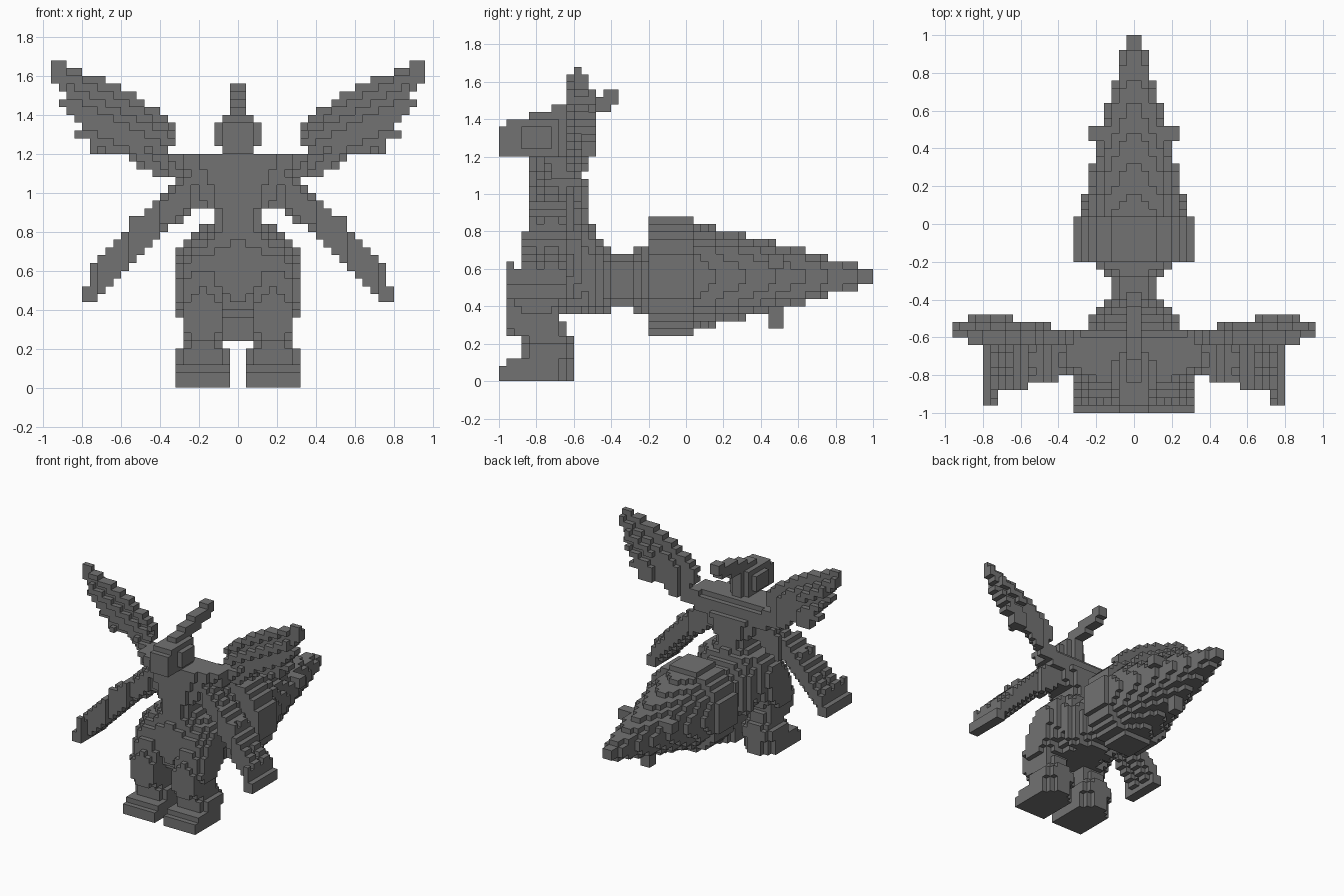
import bpy, bmesh, math
from mathutils import Vector

cube = bpy.data.objects.get("Cube")
if cube:
    bpy.data.objects.remove(cube)

V = 0.04  # edge length of one block

grey = bpy.data.materials.new("stone_grey")
grey.use_nodes = True
COLOUR = (0.17, 0.17, 0.17, 1)
grey.diffuse_color = COLOUR
grey.node_tree.nodes["Principled BSDF"].inputs["Base Color"].default_value = COLOUR

SIDES = [Vector(s) for s in ((1, 0, 0), (-1, 0, 0), (0, 1, 0), (0, -1, 0), (0, 0, 1), (0, 0, -1))]


def blocks(name, low, high, inside, flip=1):
    """Fill the box low..high with blocks wherever inside(x, y, z) holds."""
    spans = [range(round(a / V), round(b / V)) for a, b in zip(low, high)]
    cells = {(i, j, k) for i in spans[0] for j in spans[1] for k in spans[2]
             if inside((i + .5) * V, (j + .5) * V, (k + .5) * V)}
    bm = bmesh.new()
    corners = {}
    for cell in cells:
        for n in SIDES:
            if tuple(int(c + d) for c, d in zip(cell, n)) in cells:
                continue
            u = Vector((n.y, n.z, n.x))
            w = n.cross(u)
            centre = Vector(cell) + Vector((.5, .5, .5)) + n / 2
            quad = []
            for a, b in ((-1, -1), (1, -1), (1, 1), (-1, 1)):
                p = centre + (u * a + w * b) / 2
                key = tuple(round(c) for c in p)
                if key not in corners:
                    corners[key] = bm.verts.new((key[0] * V * flip, key[1] * V, key[2] * V))
                quad.append(corners[key])
            bm.faces.new(quad if flip > 0 else quad[::-1])
    mesh = bpy.data.meshes.new(name)
    bm.to_mesh(mesh)
    bm.free()
    mesh.materials.append(grey)
    bpy.context.collection.objects.link(bpy.data.objects.new(name, mesh))


def pair(name, low, high, inside):
    blocks("left_" + name, low, high, inside)
    blocks("right_" + name, low, high, inside, -1)


def ellipsoid(cx, cy, cz, rx, ry, rz, power=2):
    return lambda x, y, z: (abs((x - cx) / rx) ** power + abs((y - cy) / ry) ** power
                            + abs((z - cz) / rz) ** power) < 1


def in_outline(points, x, z):
    hit = False
    for (ax, az), (bx, bz) in zip(points, points[1:] + points[:1]):
        if (az > z) != (bz > z) and x < ax + (z - az) * (bx - ax) / (bz - az):
            hit = not hit
    return hit


# Abdomen: a drum that tapers to a point
def abdomen(x, y, z):
    r = .33 if y < .04 else .2766 - .25 * (y - .08)
    return math.hypot(x, z - .56) < r


blocks("abdomen", (-.4, -.2, .2), (.4, 1, .92), abdomen)
blocks("abdomen_lower_spike", (-.04, .44, .28), (.04, .52, .4), lambda x, y, z: True)
pair("abdomen_side_spike", (.12, .44, .6), (.24, .52, .68), lambda x, y, z: True)


# Waist flares toward both ends
def waist(x, y, z):
    r = .125 + max(0, y + .29, -.38 - y) * 1.1
    return (x / r) ** 2 + ((z - .54) / (r + .025)) ** 2 < 1


blocks("waist", (-.24, -.52, .36), (.24, -.2, .72), waist)

# Pelvis, and an upper body that widens toward the shoulders
blocks("pelvis", (-.28, -.92, .36), (.28, -.4, .84),
       ellipsoid(0, -.65, .6, .28, .24, .27, 2.2))


def torso(x, y, z):
    half = .13 if z < .92 else .2 + .64 * (z - .92)
    slope = -.5 - .5 * max(0, z - 1)
    return abs(x / half) ** 2 + abs((y + .68) / .165) ** 2 < 1 and y < slope


blocks("torso", (-.36, -.84, .8), (.36, -.52, 1.2), torso)
pair("shoulder", (.12, -.72, 1.04), (.36, -.56, 1.2),
     lambda x, y, z: (z > 1.08 or x < .32) and y < -.5 - .5 * (z - 1))


# Head narrows to the snout and the nape, with a swept back crest on top
def head(x, y, z):
    half = min(.12, .06 + .4 * (y + 1), .04 + .8 * (-.66 - y))
    if z < 1.24 or z > 1.36:
        half = min(half, .08)
    return abs(x) < half and z < 1.37 + .32 * (y + 1)


def crest(x, y, z):
    top = 1.37 + .31 * (y + 1)
    return z < top and z > (1.32 if y < -.68 else top - .1)


blocks("head", (-.12, -1, 1.2), (.12, -.64, 1.4), head)
blocks("crest", (-.04, -1, 1.32), (.04, -.36, 1.56), crest)

# Legs: rounded thighs lean forward at the knee and pinch in behind it
thigh_bulge = ellipsoid(.19, -.75, .53, .14, .18, .27, 2.3)
pair("thigh", (.04, -.96, .28), (.32, -.52, .8),
     lambda x, y, z: thigh_bulge(x, y - .4 * (z - .53), z) and (z > .36 or y < -.68))
pair("knee", (.08, -.96, .24), (.28, -.68, .44), ellipsoid(.18, -.82, .37, .12, .16, .14, 3))
pair("ankle", (.08, -.88, .12), (.28, -.6, .32),
     lambda x, y, z: ((x - .18) / .11) ** 2 + ((y + .74 + .5 * max(0, z - .2)) / .15) ** 2 < 1)


def foot(x, y, z):
    step = .08 if y < -.96 else .12
    return z < step and abs(x - .18) < .15 - max(0, y + .7)


pair("foot", (.04, -1, 0), (.32, -.6, .12), foot)
pair("instep", (.04, -.88, .12), (.32, -.6, .2),
     lambda x, y, z: ((x - .18) / .16) ** 2 + ((y + .74) / .16) ** 2 < 1)


# Lower wings: broad ribbed slabs sloping down and forward
def lower_wing(x, y, z):
    front = -.96 if x > .72 else -.803 - .25 * (x - .34)
    arch = .04 * math.sin(math.pi * (x - .3) / .5)
    rib = .03 if (y + 1) % .12 < .08 else 0
    top = .52 if x > .76 else .64 if x > .72 else 1.12
    return (abs(z - .92 + 1.02 * (x - .34) - arch) < .075 + rib and z < top
            and front < y < -.6 - .05 * x)


pair("lower_wing", (.2, -.96, .44), (.8, -.56, 1.12), lower_wing)

# Upper wings: upright ribbed fans whose lower edge trails backward
FAN = [(.32, 1.3), (.36, 1.4), (.52, 1.49), (.76, 1.61), (.88, 1.66), (.97, 1.69), (.97, 1.56),
       (.89, 1.53), (.89, 1.5), (.92, 1.48), (.9, 1.43), (.85, 1.4), (.8, 1.36), (.84, 1.32),
       (.83, 1.28), (.78, 1.26), (.76, 1.2), (.58, 1.2), (.48, 1.12), (.36, 1.07), (.3, 1.07),
       (.3, 1.2), (.36, 1.22)]


def upper_wing(x, y, z):
    depth = 1.39 + .48 * (x - .32) - z
    middle = -.59 + .22 * max(0, depth) * min(1, x / .7)
    rib = .03 if (depth + .02) % .12 < .06 and depth > .04 else 0
    back = -.48 if .64 < x < .88 else -.52 if x > .44 else -.56
    front = -.6 if x > .88 else -.64
    return in_outline(FAN, x, z) and abs(y - middle) < .038 + rib and front < y < back


pair("upper_wing", (.28, -.64, 1.04), (.96, -.48, 1.68), upper_wing)
